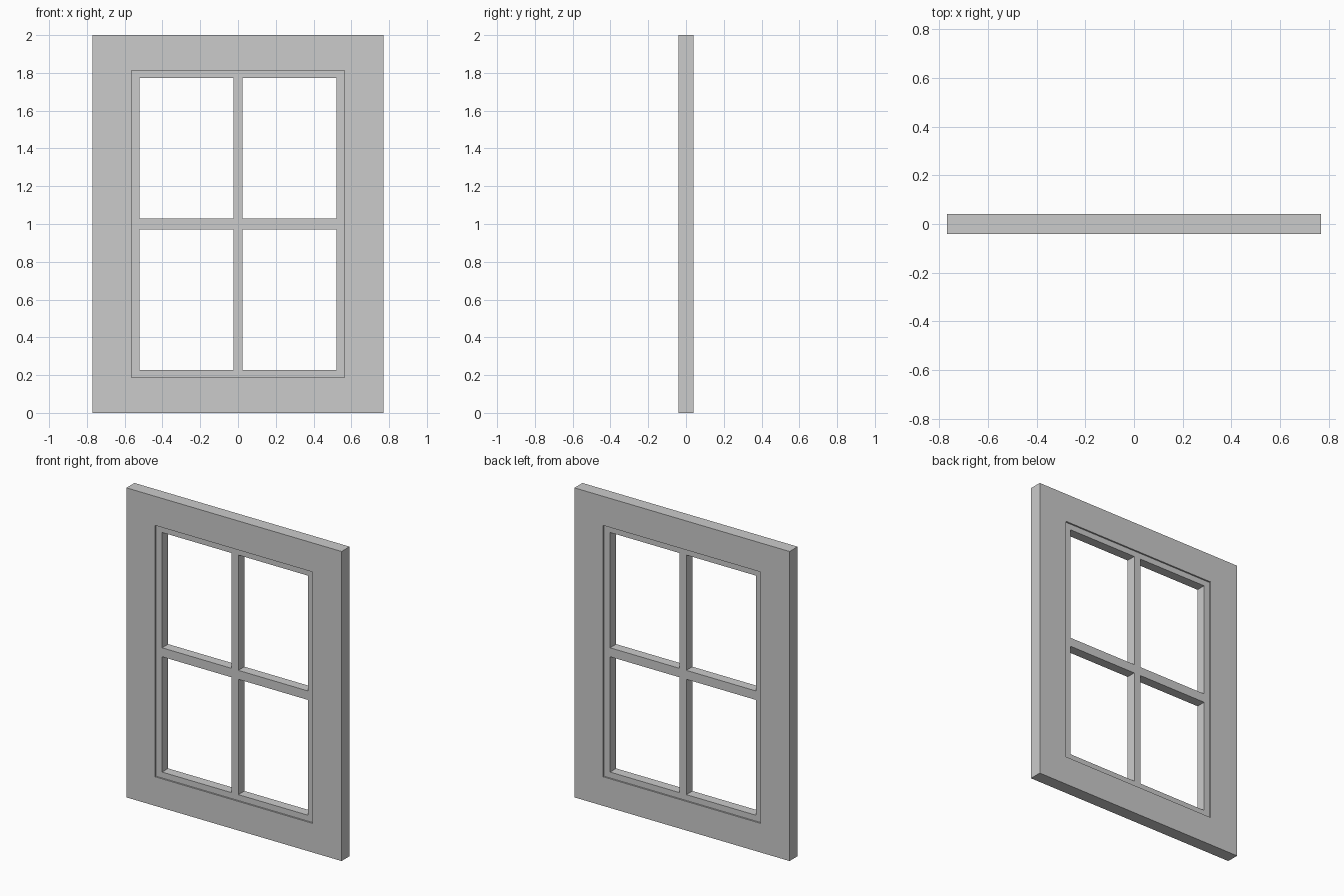
import bpy
import bmesh

if "Cube" in bpy.data.objects:
    bpy.data.objects.remove(bpy.data.objects["Cube"])


def lattice(name, xs, zs, holes, half_depth):
    """Flat panel on a grid of x and z lines, with some cells left open."""
    bm = bmesh.new()
    grid = [[bm.verts.new((x, -half_depth, z)) for z in zs] for x in xs]
    for i in range(len(xs) - 1):
        for j in range(len(zs) - 1):
            if (i, j) not in holes:
                bm.faces.new((grid[i][j], grid[i + 1][j],
                              grid[i + 1][j + 1], grid[i][j + 1]))
    # Give the panel its thickness
    result = bmesh.ops.extrude_face_region(bm, geom=bm.faces[:], use_keep_orig=True)
    moved = [g for g in result["geom"] if isinstance(g, bmesh.types.BMVert)]
    bmesh.ops.translate(bm, verts=moved, vec=(0, 2 * half_depth, 0))
    bmesh.ops.recalc_face_normals(bm, faces=bm.faces[:])
    mesh = bpy.data.meshes.new(name)
    bm.to_mesh(mesh)
    bm.free()
    obj = bpy.data.objects.new(name, mesh)
    bpy.context.collection.objects.link(obj)
    return obj


# Wide outer frame around one opening
lattice("window_frame",
        [-0.769, -0.563, 0.563, 0.769],
        [0.0, 0.188, 1.812, 2.0],
        {(1, 1)}, 0.041)

# Slightly recessed sash with crossing glazing bars and four open panes
lattice("sash_with_glazing_bars",
        [-0.563, -0.521, -0.024, 0.024, 0.521, 0.563],
        [0.188, 0.226, 0.971, 1.029, 1.774, 1.812],
        {(1, 1), (3, 1), (1, 3), (3, 3)}, 0.031)
